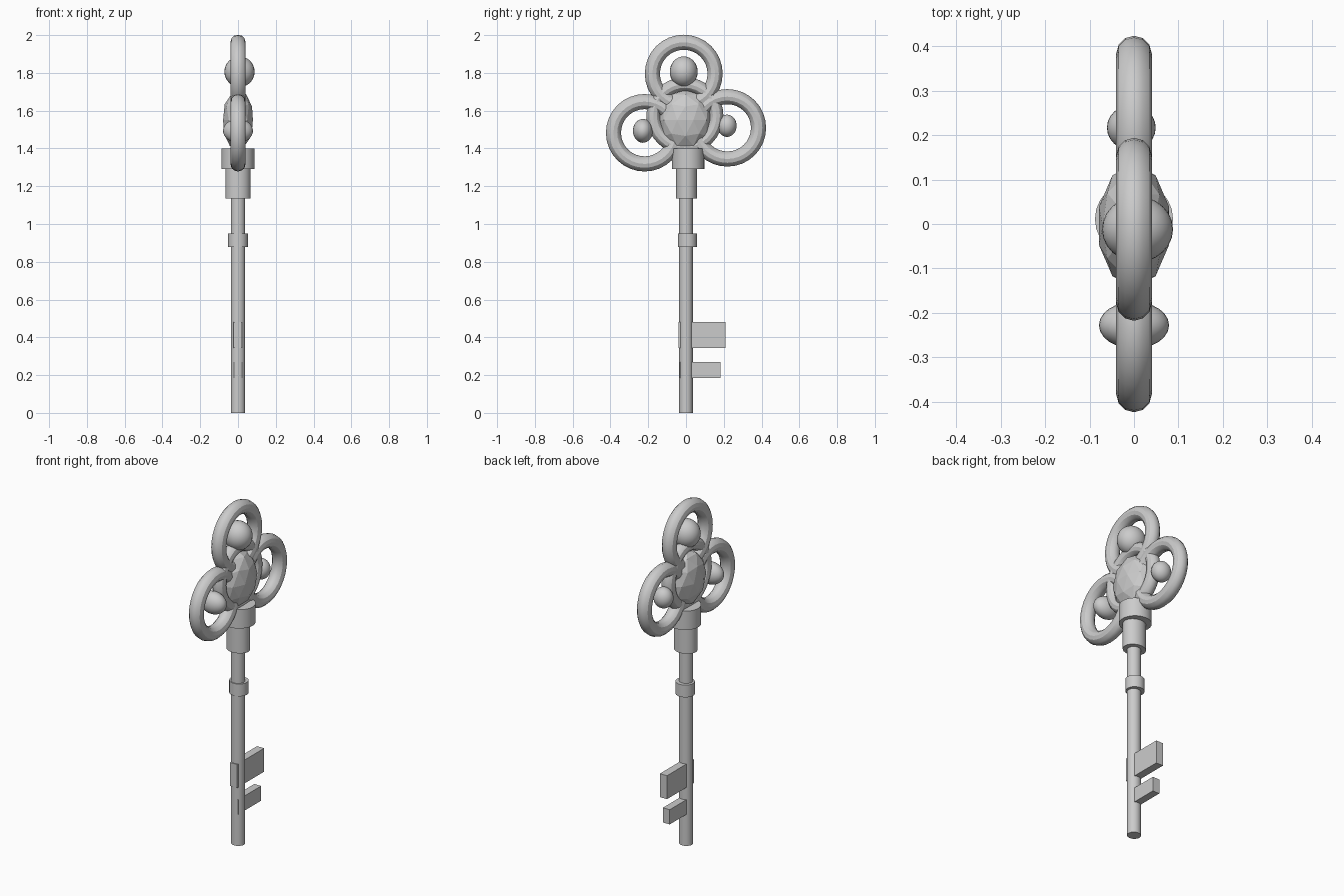
import bpy
from math import pi

if "Cube" in bpy.data.objects:
    bpy.data.objects.remove(bpy.data.objects["Cube"])


def finish(name, scale=(1, 1, 1), smooth=True):
    ob = bpy.context.object
    ob.name = name
    ob.scale = scale
    bpy.ops.object.transform_apply(location=False, rotation=True, scale=True)
    if smooth:
        bpy.ops.object.shade_smooth_by_angle(angle=pi / 6)
    return ob


def ring(name, y, z, major, minor):
    bpy.ops.mesh.primitive_torus_add(major_segments=32, minor_segments=12,
                                     major_radius=major, minor_radius=minor,
                                     location=(0, y, z), rotation=(0, pi / 2, 0))
    finish(name)


def bead(name, loc, radii):
    bpy.ops.mesh.primitive_uv_sphere_add(segments=24, ring_count=16, radius=1, location=loc)
    finish(name, radii)


def sleeve(name, y, z0, z1, rx, ry):
    bpy.ops.mesh.primitive_cylinder_add(vertices=24, radius=1, depth=z1 - z0,
                                        location=(0, y, (z0 + z1) / 2))
    finish(name, (rx, ry, 1))


def block(name, x, y, z):
    bpy.ops.mesh.primitive_cube_add(size=1, location=[(a + b) / 2 for a, b in (x, y, z)])
    finish(name, [b - a for a, b in (x, y, z)], False)


# Bow: three lobes around a central ring
ring("bow_ring_top", -0.012, 1.796, 0.166, 0.04)
ring("bow_ring_left", -0.219, 1.483, 0.165, 0.04)
ring("bow_ring_right", 0.219, 1.509, 0.165, 0.04)
ring("gem_setting", -0.006, 1.573, 0.167, 0.037)

# Beads inside the lobes
bead("bead_top", (0.008, -0.012, 1.806), (0.08, 0.074, 0.081))
bead("bead_left", (0, -0.228, 1.493), (0.079, 0.053, 0.063))
bead("bead_right", (-0.006, 0.217, 1.52), (0.055, 0.051, 0.059))

# Faceted gem, seen on both sides
bpy.ops.mesh.primitive_ico_sphere_add(subdivisions=2, radius=1, location=(0, -0.004, 1.55))
finish("gem", (0.083, 0.14, 0.16), False)

# Shaft and collars
sleeve("shaft", 0, 0, 1.35, 0.038, 0.036)
sleeve("collar_upper", 0.011, 1.29, 1.4, 0.088, 0.086)
sleeve("collar_lower", 0.003, 1.135, 1.3, 0.066, 0.056)
sleeve("shaft_band", 0.008, 0.878, 0.95, 0.052, 0.05)

# Teeth pass through the shaft
block("tooth_upper", (-0.024, 0.022), (-0.04, 0.21), (0.343, 0.48))
block("tooth_lower", (-0.022, 0.022), (-0.031, 0.182), (0.184, 0.27))
